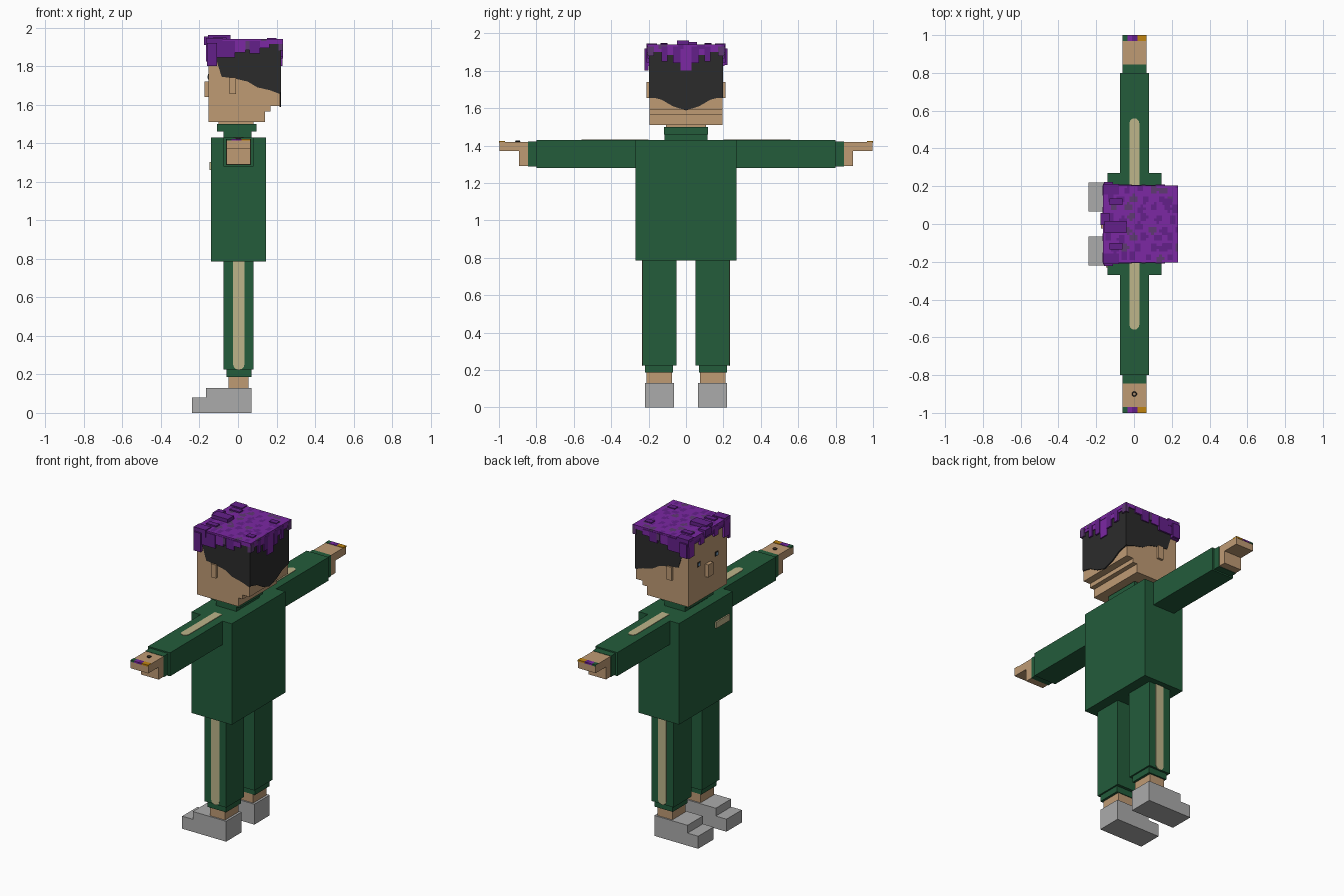
import bpy, bmesh, math, random
from mathutils import Vector

random.seed(4)
cube = bpy.data.objects.get("Cube")
if cube:
    bpy.data.objects.remove(cube, do_unlink=True)


def material(name, hex_code):
    rgb = [int(hex_code[i:i + 2], 16) / 255 for i in (0, 2, 4)]
    col = [c / 12.92 if c <= 0.04045 else ((c + 0.055) / 1.055) ** 2.4 for c in rgb] + [1]
    m = bpy.data.materials.new(name)
    m.use_nodes = True
    m.diffuse_color = col
    m.node_tree.nodes["Principled BSDF"].inputs["Base Color"].default_value = col
    return m


GREEN = material("green cloth", "235C3B")
SKIN = material("skin", "BF9B74")
BLACK = material("black hair", "2B2B2B")
PURPLE = material("bright purple", "7C28A4")
VIOLET = material("dark purple", "64208A")
MUTED = material("muted purple", "5E3A72")
GREY = material("grey shoe", "ABABAB")
CREAM = material("cream stripe", "BDB58A")
ORANGE = material("orange nail", "C08410")
BLUE = material("blue eye", "7FA8C8")


def finish(name, bm, mats):
    bmesh.ops.recalc_face_normals(bm, faces=bm.faces)
    me = bpy.data.meshes.new(name)
    bm.to_mesh(me)
    bm.free()
    for m in mats:
        me.materials.append(m)
    ob = bpy.data.objects.new(name, me)
    bpy.context.collection.objects.link(ob)
    return ob


def boxes(name, mats, parts):
    """Parts are (x0, x1, y0, y1, z0, z1, material slot)."""
    bm = bmesh.new()
    for x0, x1, y0, y1, z0, z1, slot in parts:
        y0, y1 = min(y0, y1), max(y0, y1)
        vs = bmesh.ops.create_cube(bm, size=1)["verts"]
        for v in vs:
            v.co = ((x0 + x1) / 2 + v.co.x * (x1 - x0),
                    (y0 + y1) / 2 + v.co.y * (y1 - y0),
                    (z0 + z1) / 2 + v.co.z * (z1 - z0))
        for f in {f for v in vs for f in v.link_faces}:
            f.material_index = slot
    return finish(name, bm, mats)


def box(name, mat, *b):
    return boxes(name, [mat], [(*b, 0)])


def prism(name, mat, pts, depth):
    """Extrude a closed outline of 3D points along a vector."""
    bm = bmesh.new()
    f = bm.faces.new([bm.verts.new(p) for p in pts])
    ext = bmesh.ops.extrude_face_region(bm, geom=[f])["geom"]
    bmesh.ops.translate(bm, vec=Vector(depth),
                        verts=[g for g in ext if isinstance(g, bmesh.types.BMVert)])
    return finish(name, bm, [mat])


def stripe_outline(c, r, a, b, round_a=False):
    """Strip of half width r from a to b with a rounded end at b."""
    sgn = 1 if b > a else -1
    end = [(c + r * math.cos(t), b - sgn * r + sgn * r * math.sin(t))
           for t in (i * math.pi / 6 for i in range(7))]
    return [(c + r, a)] + end + [(c - r, a)]


# Torso, collar and neck
box("torso", GREEN, -.14, .145, -.27, .27, .785, 1.43)
box("lower_collar", GREEN, -.075, .07, -.116, .116, 1.43, 1.465)
box("upper_collar", GREEN, -.11, .095, -.118, .118, 1.46, 1.50)
box("neck", SKIN, -.10, .08, -.107, .107, 1.49, 1.52)
box("chest_badge", CREAM, -.149, -.14, -.23, -.095, 1.262, 1.302)

# Limbs, once per side
for side, s in (("left", -1), ("right", 1)):
    box(side + "_sleeve", GREEN, -.075, .08, s * .27, s * .80, 1.28, 1.43)
    box(side + "_sleeve_cuff", GREEN, -.062, .067, s * .80, s * .845, 1.288, 1.422)
    boxes(side + "_hand", [SKIN], [
        (-.06, .065, s * .845, s * .998, 1.37, 1.42, 0),
        (-.06, .065, s * .845, s * .893, 1.29, 1.37, 0)])
    boxes(side + "_nails", [GREEN, PURPLE, VIOLET, ORANGE], [
        (x0, x1, s * .968, s, 1.413, 1.423, i) for i, (x0, x1) in
        enumerate(((-.06, -.035), (-.035, -.01), (-.01, .018), (.018, .065)))])
    prism(side + "_sleeve_stripe", CREAM,
          [(x, y, 1.429) for x, y in stripe_outline(.002, .026, s * .20, s * .56)], (0, 0, .004))
    box(side + "_trouser_leg", GREEN, -.075, .08, s * .052, s * .233, .225, .79)
    box(side + "_trouser_cuff", GREEN, -.06, .07, s * .07, s * .22, .187, .225)
    prism(side + "_trouser_stripe", CREAM,
          [(x, s * .232, z) for x, z in stripe_outline(.004, .029, .785, .222)], (0, s * .004, 0))
    box(side + "_ankle", SKIN, -.05, .055, s * .075, s * .21, .12, .19)
    prism(side + "_shoe", GREY,
          [(x, s * .065, z) for x, z in ((-.24, 0), (.07, 0), (.07, .13), (-.165, .13),
                                         (-.165, .08), (-.24, .08))], (0, s * .155, 0))
    box(side + "_ear", SKIN, -.045, -.01, s * .19, s * .21, 1.655, 1.74)
    boxes(side + "_eye", [BLACK, BLUE], [
        (-.156, -.15, s * .09 - .014, s * .09 + .014, 1.73, 1.758, 0),
        (-.158, -.15, s * .09 - .008, s * .09 + .008, 1.736, 1.752, 1)])

# Finger ring
bpy.ops.mesh.primitive_torus_add(major_segments=12, minor_segments=4, major_radius=.011,
                                 minor_radius=.003, location=(.002, -.9, 1.423))
ring = bpy.context.object
ring.name = "finger_ring"
ring.data.materials.append(BLACK)

# Head with a stepped nape, nose
prism("head", SKIN, [(x, -.195, z) for x, z in (
    (-.153, 1.51), (.14, 1.51), (.14, 1.565), (.17, 1.565), (.17, 1.592),
    (.217, 1.592), (.217, 1.918), (-.153, 1.918))], (0, .39, 0))
box("nose", SKIN, -.175, -.15, -.025, .025, 1.64, 1.72)

# Black undercut: slanted sides and a pointed back
prism("hair_sides", BLACK, [(x, -.199, z) for x, z in (
    (-.11, 1.92), (-.11, 1.825), (-.085, 1.745), (-.015, 1.735), (.05, 1.72), (.10, 1.69),
    (.165, 1.675), (.219, 1.655), (.219, 1.92))], (0, .398, 0))
prism("hair_back", BLACK, [(.215, y, z) for y, z in (
    (-.197, 1.92), (-.197, 1.662), (-.13, 1.645), (-.07, 1.61), (0, 1.588),
    (.07, 1.61), (.13, 1.645), (.197, 1.662), (.197, 1.92))], (.009, 0, 0))

# Blotched purple cap of hair
HAIR = [PURPLE, VIOLET, MUTED]
X0, X1, Y, N = -.165, .233, .205, 28
bm = bmesh.new()
bmesh.ops.create_grid(bm, x_segments=N, y_segments=N, size=.5)
spots = [(X0 + (i + .5 + .5 * (j % 2) + random.uniform(-.25, .25)) * .066,
          -Y + (j + .5 + random.uniform(-.2, .2)) * .052, random.choice((1, 1, 2)))
         for i in range(6) for j in range(8)]
for v in bm.verts:
    v.co = ((X0 + X1) / 2 + v.co.x * (X1 - X0), v.co.y * 2 * Y, 1.94)
for f in bm.faces:
    c = f.calc_center_median()
    d, slot = min((math.hypot((c.x - x) * 1.1, c.y - y), k) for x, y, k in spots)
    f.material_index = slot if d < .021 else 0
rim = [e for e in bm.edges if e.is_boundary]
ext = bmesh.ops.extrude_edge_only(bm, edges=rim)["geom"]
low = [g for g in ext if isinstance(g, bmesh.types.BMVert)]
bmesh.ops.translate(bm, vec=(0, 0, -.025), verts=low)
bmesh.ops.contextual_create(bm, geom=[e for e in bm.edges if e.is_boundary])
finish("hair_cap", bm, HAIR)

# Drips hanging from the cap: (start, end, bottom)
side_drips = ((-.165, -.11, 1.825), (-.11, -.015, 1.845), (-.015, .04, 1.87),
              (.04, .06, 1.885), (.06, .115, 1.865), (.115, .163, 1.895))
back_drips = ((0, .03, 1.80), (.03, .07, 1.84), (.07, .10, 1.885), (.10, .13, 1.85),
              (.13, .17, 1.90), (.17, .205, 1.88))
front_drips = ((0, .05, 1.89), (.05, .09, 1.87), (.09, .15, 1.895), (.15, .205, 1.825))
parts = []
for s in (-1, 1):
    for k, (a, b, z) in enumerate(side_drips):
        parts.append((a, b, s * .19, s * (.207 + .003 * (k % 2)), z, 1.93, (0, 1, 0, 2, 1, 0)[k]))
    for k, (a, b, z) in enumerate(back_drips):
        parts.append((.21, .231 + .003 * (k % 2), s * a, s * b, z, 1.93, (0, 1, 0, 1, 0, 2)[k]))
    for k, (a, b, z) in enumerate(front_drips):
        parts.append((-.163 - .003 * (k % 2), -.14, s * a, s * b, z, 1.93, (1, 0, 1, 0)[k]))
    # Raised corner tufts and side clumps
    parts.append((-.165, -.08, s * .155, s * .212, 1.90, 1.945, 1))
    parts.append((-.16, -.11, s * .20, s * .222, 1.80 if s < 0 else 1.83, 1.92, 1))
    parts.append((-.13, -.06, s * .10, s * .135, 1.93, 1.948, 1))
    parts.append((.15, .2, s * .10, s * .135, 1.93, 1.945, 1))
boxes("hair_drips", HAIR, parts)
boxes("hair_tufts", HAIR, [
    (-.155, -.04, -.047, .015, 1.93, 1.962, 1),
    (-.177, -.13, -.005, .058, 1.91, 1.953, 1)])
